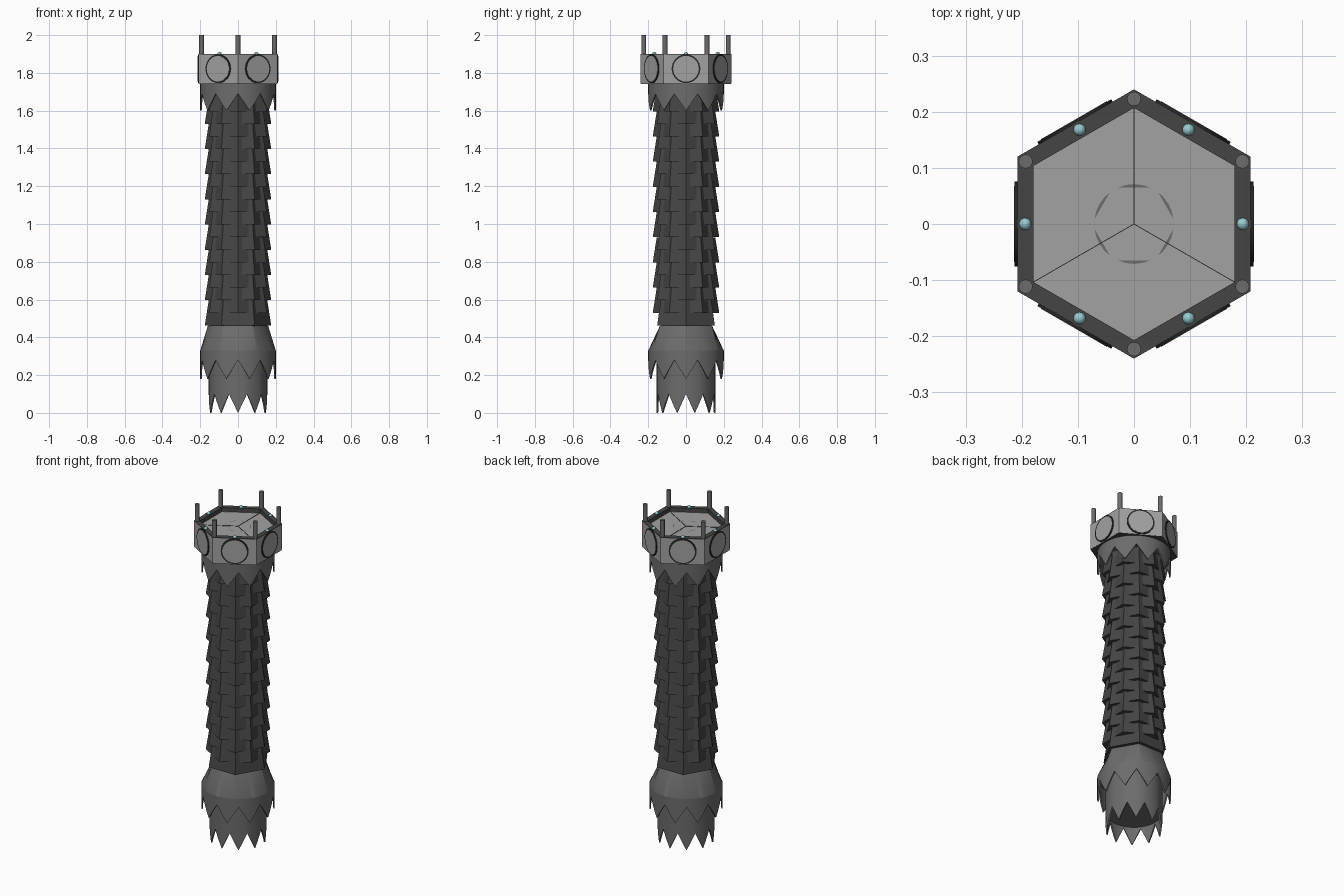
import bpy, bmesh, math
from mathutils import Matrix, Vector

if "Cube" in bpy.data.objects:
    bpy.data.objects.remove(bpy.data.objects["Cube"])

TAU = 2 * math.pi


def material(name, rgb):
    m = bpy.data.materials.new(name)
    m.diffuse_color = (*rgb, 1)
    m.use_nodes = True
    m.node_tree.nodes["Principled BSDF"].inputs["Base Color"].default_value = m.diffuse_color
    return m


DARK = material("dark_iron", (0.06, 0.06, 0.06))
STEEL = material("grey_steel", (0.15, 0.15, 0.15))
PALE = material("pale_steel", (0.36, 0.36, 0.36))
BLACK = material("black_trim", (0.02, 0.02, 0.02))
BEAD = material("pale_blue", (0.32, 0.60, 0.64))


def finish(name, bm, mat, smooth=False):
    bmesh.ops.recalc_face_normals(bm, faces=bm.faces)
    me = bpy.data.meshes.new(name)
    bm.to_mesh(me)
    bm.free()
    me.materials.append(mat)
    ob = bpy.data.objects.new(name, me)
    bpy.context.collection.objects.link(ob)
    if smooth:
        bpy.context.view_layer.objects.active = ob
        ob.select_set(True)
        bpy.ops.object.shade_smooth_by_angle(angle=math.radians(25))
        ob.select_set(False)
    return ob


def loft(name, rings, mat, n, start=0.0, cap=(True, True), closed=False, smooth=False):
    """Join rings; each ring is a function of angle giving (radius, z)."""
    bm = bmesh.new()
    rows = []
    for ring in rings:
        row = []
        for i in range(n):
            a = start + TAU * i / n
            r, z = ring(a)
            row.append(bm.verts.new((r * math.cos(a), r * math.sin(a), z)))
        rows.append(row)
    pairs = list(zip(rows, rows[1:]))
    if closed:
        pairs.append((rows[-1], rows[0]))
    for a, b in pairs:
        for i in range(n):
            j = (i + 1) % n
            bm.faces.new((a[i], a[j], b[j], b[i]))
    if not closed:
        if cap[0]:
            bm.faces.new(rows[0])
        if cap[1]:
            bm.faces.new(rows[-1])
    return finish(name, bm, mat, smooth)


def flat(r, z):
    return lambda a: (r, z)


def teeth(r, tip, valley, offset):
    """Ten pointed teeth with a tip at the offset angle."""
    def ring(a):
        t = ((a - offset) / TAU * 10) % 1
        return r, tip + (valley - tip) * (1 - abs(2 * t - 1))
    return ring


def hexagon(r, z):
    """Six-sided outline with corners on the x axis."""
    def ring(a):
        t = a % (TAU / 6) - TAU / 12
        return r * math.cos(TAU / 12) / math.cos(t), z
    return ring


def skirt(name, r, top, valley, tip, offset):
    t = 0.008
    loft(name, [flat(r, top), teeth(r, tip, valley, offset),
                teeth(r - t, tip, valley, offset), flat(r - t, top)],
         STEEL, 60, closed=True, smooth=True)


# Pommel: toothed skirts, inner plug and flared shoulder
skirt("pommel_skirt_lower", 0.155, 0.30, 0.10, 0.0, -math.pi / 2)
skirt("pommel_skirt_upper", 0.20, 0.33, 0.28, 0.18, 0)
loft("pommel_plug", [flat(0.148, 0.11), flat(0.148, 0.31)], STEEL, 60, smooth=True)
loft("pommel_shoulder", [flat(0.20, 0.325), flat(0.20, 0.33), hexagon(0.16, 0.46)],
     STEEL, 60, smooth=True)

# Grip: core and overlapping six-sided rings, every other one turned
loft("grip_core", [flat(0.155, 0.45), flat(0.155, 1.74)], DARK, 6)
for i in range(18):
    z = 0.463 + i * 0.0667
    loft(f"grip_ring_{i + 1}", [flat(0.176, z), flat(0.155, z + 0.133)], DARK, 6,
         start=(i % 2) * TAU / 12)

# Collar under the head
skirt("collar_skirt", 0.20, 1.745, 1.69, 1.60, 0)
loft("collar_plug", [flat(0.195, 1.70), flat(0.195, 1.746)], STEEL, 60, smooth=True)

# Head: hexagonal housing, dark rim and recessed top plate
loft("head_housing", [flat(0.24, 1.745), flat(0.24, 1.897), flat(0.208, 1.897),
                      flat(0.208, 1.875)], PALE, 6, start=TAU / 12)
loft("head_rim", [flat(0.24, 1.896), flat(0.24, 1.90), flat(0.207, 1.90),
                  flat(0.207, 1.876)], DARK, 6, start=TAU / 12, cap=(False, False))
loft("head_underside", [flat(0.239, 1.742), flat(0.239, 1.746)], DARK, 6, start=TAU / 12)

# Top plate: seams and broken circle
bm = bmesh.new()
for k in range(3):
    a = math.pi / 2 + k * TAU / 3
    if k == 0:
        spans = [(0.08, 0.207)]
    else:
        spans = [(0.0, 0.207)]
    for lo, hi in spans + ([(0.0, 0.207)] if k == 0 else []):
        m = Matrix.Rotation(a, 4, 'Z') @ Matrix.Translation(((lo + hi) / 2, 0, 1.876))
        bmesh.ops.create_cube(bm, size=1, matrix=m @ Matrix.Diagonal((hi - lo, 0.0015, 0.002, 1)))
finish("top_seams", bm, BLACK)
bm = bmesh.new()
for k in range(6):
    mid = k * TAU / 6 + TAU / 12
    pts = [bm.verts.new((0.071 * math.cos(mid + s), 0.071 * math.sin(mid + s), 1.877))
           for s in (-0.4, -0.2, 0, 0.2, 0.4)]
    bm.faces.new(pts)
finish("top_arcs", bm, STEEL)

# Side medallions, beads and corner rods, six of each
for k in range(6):
    a = k * TAU / 6
    face = Matrix.Rotation(a, 4, 'Z') @ Matrix.Translation((0.2078, 0, 1.822)) \
        @ Matrix.Rotation(math.pi / 2, 4, 'Y')
    for name, mat, r, d in (("medallion_ring", BLACK, 0.076, 0.005),
                            ("medallion_disc", PALE, 0.068, 0.006)):
        bm = bmesh.new()
        bmesh.ops.create_cone(bm, cap_ends=True, segments=32, radius1=r, radius2=r,
                              depth=2 * d, matrix=face)
        finish(f"{name}_{k + 1}", bm, mat, True)
    bm = bmesh.new()
    bmesh.ops.create_uvsphere(bm, u_segments=12, v_segments=8, radius=0.011,
                              matrix=Matrix.Translation((0.194 * math.cos(a),
                                                         0.194 * math.sin(a), 1.90)))
    finish(f"bead_{k + 1}", bm, BEAD, True)
    b = a + TAU / 12
    bm = bmesh.new()
    bmesh.ops.create_cone(bm, cap_ends=True, segments=16, radius1=0.0125, radius2=0.0125,
                          depth=0.12, matrix=Matrix.Translation((0.223 * math.cos(b),
                                                                 0.223 * math.sin(b), 1.94)))
    finish(f"corner_rod_{k + 1}", bm, STEEL, True)
